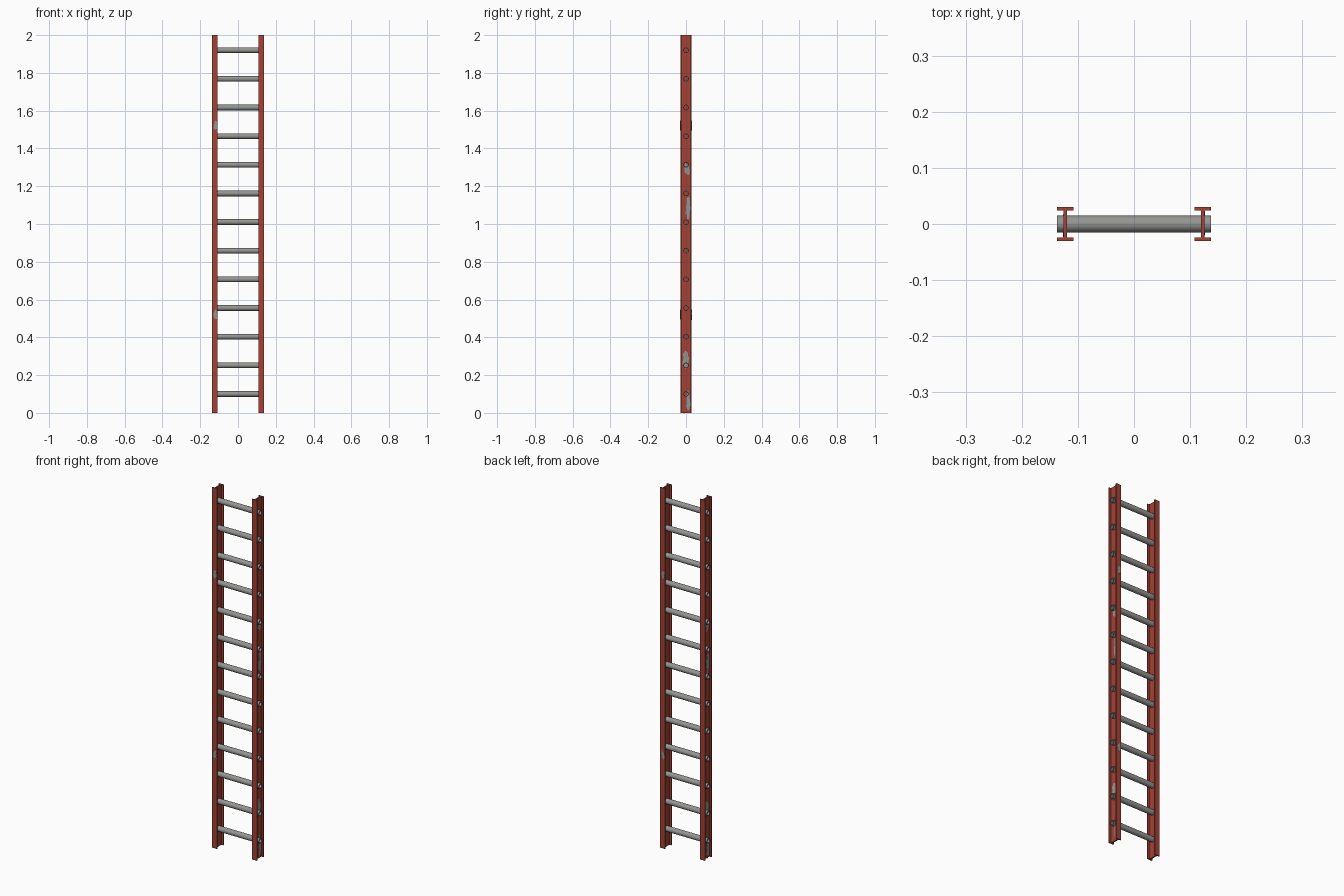
import bpy, bmesh, math, random
from mathutils import Vector

random.seed(4)
default = bpy.data.objects.get("Cube")
if default:
    bpy.data.objects.remove(default, do_unlink=True)


def material(name, color):
    m = bpy.data.materials.new(name)
    m.use_nodes = True
    m.diffuse_color = color
    m.node_tree.nodes["Principled BSDF"].inputs["Base Color"].default_value = color
    return m


RED = material("red_paint", (0.36, 0.055, 0.036, 1))
STEEL = material("bare_steel", (0.30, 0.30, 0.29, 1))

HEIGHT = 2.0
RAIL_X = 0.1225
FLANGE = 0.015      # half width of a flange
DEPTH = 0.03        # half depth of a rail
PLATE = 0.0055      # flange thickness
WEB = 0.0035        # half thickness of the web
RUNG_R, BORE_R = 0.015, 0.0105
RUNG_END = RAIL_X + FLANGE


def make_object(name, bm, mat):
    bmesh.ops.recalc_face_normals(bm, faces=bm.faces)
    mesh = bpy.data.meshes.new(name)
    bm.to_mesh(mesh)
    bm.free()
    mesh.materials.append(mat)
    obj = bpy.data.objects.new(name, mesh)
    bpy.context.collection.objects.link(obj)
    return obj


def extrude_outline(name, points, offset, mat):
    bm = bmesh.new()
    face = bm.faces.new([bm.verts.new(p) for p in points])
    new = bmesh.ops.extrude_face_region(bm, geom=[face])["geom"]
    verts = [g for g in new if isinstance(g, bmesh.types.BMVert)]
    bmesh.ops.translate(bm, verts=verts, vec=offset)
    return make_object(name, bm, mat)


# I-beam side rails
inner = DEPTH - PLATE
quarter = [(FLANGE, DEPTH), (FLANGE, inner), (WEB, inner)]
half = quarter + [(x, -y) for x, y in reversed(quarter)]
outline = half + [(-x, -y) for x, y in half]
for side, sx in (("left", 1), ("right", -1)):
    extrude_outline(side + "_rail", [(sx * RAIL_X + x, y, 0) for x, y in outline],
                    Vector((0, 0, HEIGHT)), RED)


# Tubular rungs passing through both rails
def add_rung(name, z, sides=24):
    bm = bmesh.new()
    rings = []
    for x, r in ((-RUNG_END, RUNG_R), (RUNG_END, RUNG_R),
                 (RUNG_END, BORE_R), (-RUNG_END, BORE_R)):
        angles = [math.tau * i / sides for i in range(sides)]
        rings.append([bm.verts.new((x, r * math.cos(a), z + r * math.sin(a)))
                      for a in angles])
    for k, ring in enumerate(rings):
        nxt = rings[(k + 1) % len(rings)]
        for i in range(sides):
            j = (i + 1) % sides
            bm.faces.new((ring[i], ring[j], nxt[j], nxt[i]))
    obj = make_object(name, bm, STEEL)
    bpy.ops.object.select_all(action="DESELECT")
    obj.select_set(True)
    bpy.context.view_layer.objects.active = obj
    bpy.ops.object.shade_smooth_by_angle(angle=math.radians(40))


for i in range(13):
    add_rung(f"rung_{i + 1}", 0.1 + 0.1517 * i)


# Worn paint: thin ragged plates of bare steel
def add_wear(name, origin, across, normal, width, height, count=18):
    pts = []
    for i in range(count):
        a = math.tau * i / count
        r = random.uniform(0.6, 1.0)
        pts.append(Vector(origin) + Vector(across) * (math.cos(a) * r * width)
                   + Vector((0, 0, math.sin(a) * r * height)))
    extrude_outline(name, pts, Vector(normal) * 0.0006, STEEL)


# wear on the outer webs: y, z, half width, half height
web_wear = [(0.005, 1.29, 0.018, 0.04), (0.01, 1.08, 0.014, 0.08),
            (0, 0.28, 0.022, 0.05), (0.012, 0.06, 0.012, 0.07)]
for n, (y, z, w, h) in enumerate(web_wear):
    for side, sx in (("left", 1), ("right", -1)):
        add_wear(f"{side}_web_wear_{n + 1}", (sx * (RAIL_X + WEB), sx * y, z),
                 (0, 1, 0), (sx, 0, 0), w, h)

# wear on the broad flange faces
for n, z in enumerate((0.52, 1.52)):
    for side, sy in (("front", -1), ("back", 1)):
        add_wear(f"{side}_flange_wear_{n + 1}", (sy * (RAIL_X - 0.003), sy * DEPTH, z),
                 (1, 0, 0), (0, sy, 0), 0.011, 0.03)
